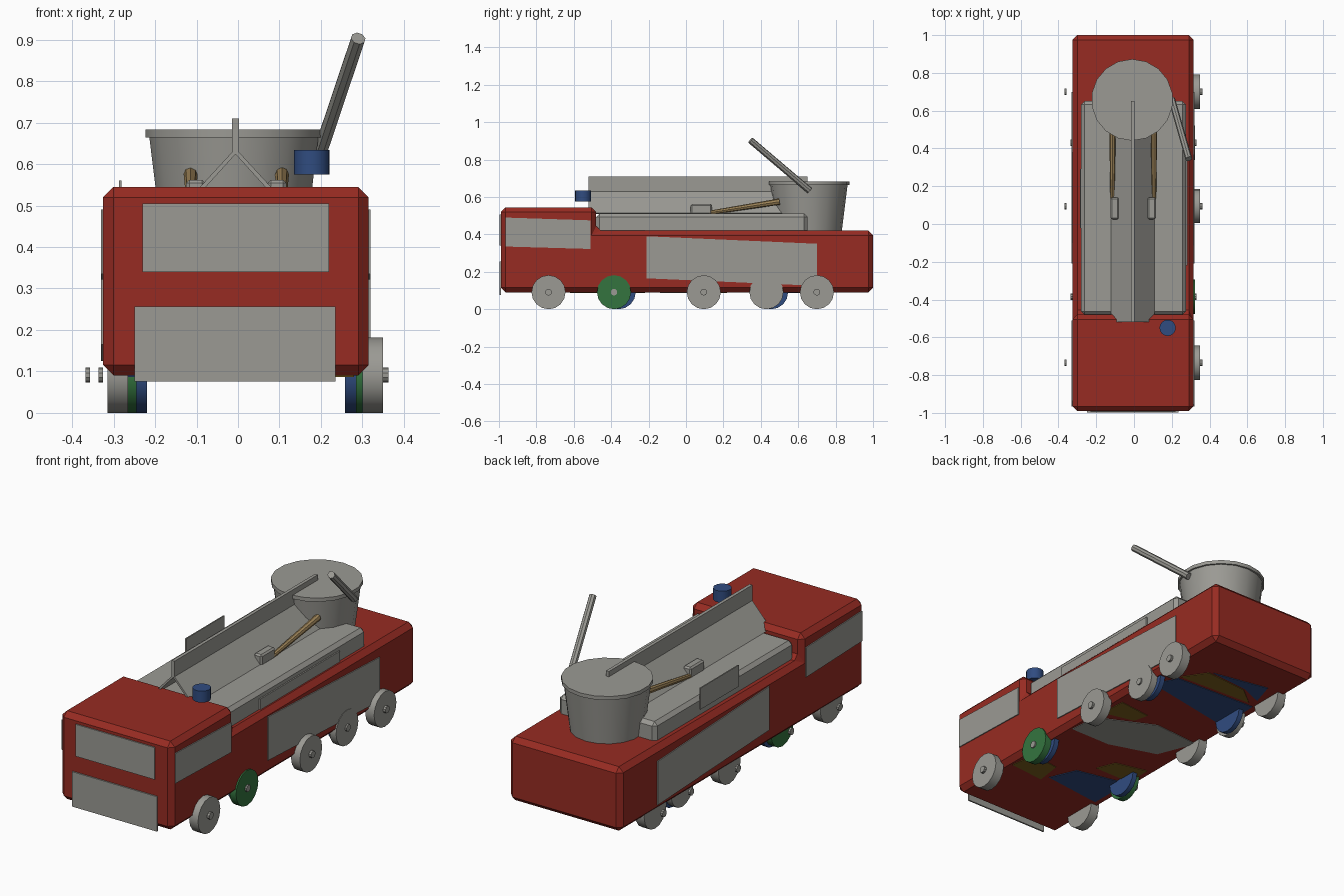
import bpy, bmesh, math
from mathutils import Vector

if "Cube" in bpy.data.objects:
    bpy.data.objects.remove(bpy.data.objects["Cube"])


def mat(name, r, g, b):
    lin = lambda c: ((c / 255 + 0.055) / 1.055) ** 2.4
    m = bpy.data.materials.new(name)
    m.diffuse_color = (lin(r), lin(g), lin(b), 1)
    m.use_nodes = True
    m.node_tree.nodes["Principled BSDF"].inputs["Base Color"].default_value = m.diffuse_color
    return m


RED = mat("red", 151, 43, 34)
GREY = mat("light grey", 155, 154, 148)
BLUE = mat("blue", 48, 76, 128)
GREEN = mat("green", 52, 116, 63)
TAN = mat("tan", 158, 132, 88)
OLIVE = mat("olive", 125, 95, 30)


def finish(bm, name, m, bevel=0):
    bmesh.ops.recalc_face_normals(bm, faces=bm.faces)
    me = bpy.data.meshes.new(name)
    bm.to_mesh(me)
    bm.free()
    me.materials.append(m)
    ob = bpy.data.objects.new(name, me)
    bpy.context.collection.objects.link(ob)
    if bevel:
        mod = ob.modifiers.new("bevel", 'BEVEL')
        mod.width, mod.segments, mod.limit_method = bevel, 1, 'ANGLE'
    return ob


def prism(name, pts, offset, m, bevel=0):
    """Polygon pushed along an offset vector."""
    bm = bmesh.new()
    face = bm.faces.new([bm.verts.new(p) for p in pts])
    new = bmesh.ops.extrude_face_region(bm, geom=[face])["geom"]
    bmesh.ops.translate(bm, vec=offset, verts=[v for v in new if isinstance(v, bmesh.types.BMVert)])
    return finish(bm, name, m, bevel)


def box(name, x, y, z, m, bevel=0):
    pts = [(x[0], y[0], z[0]), (x[1], y[0], z[0]), (x[1], y[1], z[0]), (x[0], y[1], z[0])]
    return prism(name, pts, (0, 0, z[1] - z[0]), m, bevel)


def rod(name, a, b, r1, m, r2=None, sides=16, smooth=True):
    """Cylinder or cone between two points."""
    a, b = Vector(a), Vector(b)
    bm = bmesh.new()
    bmesh.ops.create_cone(bm, cap_ends=True, segments=sides, radius1=r1,
                          radius2=r1 if r2 is None else r2, depth=(b - a).length)
    rot = (b - a).to_track_quat('Z', 'Y').to_matrix()
    bmesh.ops.rotate(bm, cent=(0, 0, 0), matrix=rot, verts=bm.verts)
    bmesh.ops.translate(bm, vec=(a + b) / 2, verts=bm.verts)
    ob = finish(bm, name, m)
    if smooth:
        bpy.context.view_layer.objects.active = ob
        ob.select_set(True)
        bpy.ops.object.shade_smooth_by_angle(angle=math.radians(30))
        ob.select_set(False)
    return ob


# Truck body: stepped side profile with a raised cab
profile = [(-0.99, 0.09), (1, 0.09), (1, 0.42), (-0.48, 0.42), (-0.48, 0.545), (-0.99, 0.545)]
prism("body", [(-0.325, y, z) for y, z in profile], (0.64, 0, 0), RED, 0.025)

# Windscreen and bumper plates
box("windscreen", (-0.23, 0.22), (-0.996, -0.989), (0.34, 0.505), GREY)
box("bumper", (-0.25, 0.235), (-0.997, -0.989), (0.076, 0.256), GREY)

# Side windows and slanted side panels
for side, x in (("right", 0.313), ("left", -0.330)):
    window = [(-0.965, 0.335), (-0.51, 0.322), (-0.51, 0.475), (-0.965, 0.49)]
    prism(side + "_window", [(x, y, z) for y, z in window], (0.007, 0, 0), GREY)
    panel = [(-0.21, 0.165), (0.70, 0.125), (0.70, 0.35), (-0.21, 0.39)]
    prism(side + "_panel", [(x, y, z) for y, z in panel], (0.007, 0, 0), GREY)

# Cargo tray with trim plates
box("tray", (-0.28, 0.275), (-0.48, 0.65), (0.40, 0.512), GREY, 0.018)
box("right_tray_plate", (0.275, 0.282), (-0.22, 0.43), (0.415, 0.475), GREY)
box("left_tray_plate", (-0.287, -0.281), (-0.02, 0.29), (0.45, 0.56), GREY)

# Tent-shaped roof with a tall ridge fin
box("ridge_fin", (-0.015, 0.002), (-0.52, 0.65), (0.63, 0.71), GREY)
for side, s in (("right", 1), ("left", -1)):
    c = -0.006
    slope = [(c, 0.638), (c + s * 0.115, 0.513), (c + s * 0.105, 0.508), (c, 0.624)]
    prism(side + "_tent_slope", [(x, -0.52, z) for x, z in slope], (0, 1.17, 0), GREY)
    # Holder block and wooden handle
    x = s * 0.098 - 0.004
    box(side + "_holder", (x - 0.023, x + 0.023), (0.025, 0.14), (0.505, 0.562), GREY, 0.008)
    rod(side + "_handle", (x + s * 0.012, 0.12, 0.515), (x + s * 0.012, 0.50, 0.575),
        0.011, TAN, r2=0.017, sides=8)

# Tub with rim
rod("tub", (-0.01, 0.657, 0.41), (-0.01, 0.657, 0.665), 0.175, GREY, r2=0.207, sides=18)
rod("tub_rim", (-0.01, 0.657, 0.664), (-0.01, 0.657, 0.683), 0.216, GREY, sides=18)

# Leaning pole and roof beacon
rod("pole", (0.20, 0.66, 0.635), (0.29, 0.345, 0.903), 0.018, GREY, sides=8)
rod("beacon", (0.178, -0.55, 0.575), (0.178, -0.55, 0.634), 0.043, BLUE)

# Wheels: (y, outer colour, narrow pair with blue inner wheel)
R = 0.091
wheels = [(-0.735, GREY, False), (-0.385, GREEN, True), (0.095, GREY, False),
          (0.43, GREY, True), (0.70, GREY, False)]
for i, (y, m, dual) in enumerate(wheels):
    rx = (0.285, 0.322) if dual else (0.30, 0.35)
    lx = (-0.28, -0.245) if dual else (-0.315, -0.265)
    hubs = ((0.322, 0.330), (-0.336, -0.325)) if dual else ((0.35, 0.363), (-0.368, -0.357))
    for side, (x0, x1), (h0, h1) in (("right", rx, hubs[0]), ("left", lx, hubs[1])):
        rod(f"{side}_wheel_{i}", (x0, y, R), (x1, y, R), R, m)
        rod(f"{side}_hub_{i}", (h0, y, R), (h1, y, R), 0.018, GREY, sides=10)
    if dual:
        for side, x0, x1 in (("right", 0.258, 0.286), ("left", -0.246, -0.22)):
            rod(f"{side}_inner_wheel_{i}", (x0, y + 0.025, R), (x1, y + 0.025, R), R, BLUE)

# Coloured plates under the chassis
under = [
    ("centre_plate", GREY, [(0.28, -0.14), (0.27, 0.02), (-0.02, 0.16), (-0.28, 0.14), (-0.20, -0.06), (0.05, -0.14)]),
    ("rear_blue_plate", BLUE, [(0.26, 0.46), (0.2, 0.58), (-0.26, 0.60), (-0.27, 0.36)]),
    ("rear_olive_plate", OLIVE, [(0.20, 0.60), (0.12, 0.72), (-0.12, 0.70), (-0.22, 0.62)]),
    ("back_blue_plate", BLUE, [(0.10, 0.73), (-0.12, 0.71), (-0.24, 0.66), (-0.2, 0.79)]),
    ("middle_olive_plate", OLIVE, [(0.27, 0.08), (0.26, 0.22), (0.08, 0.20), (0.10, 0.12)]),
    ("front_blue_plate", BLUE, [(0.06, -0.58), (0.0, -0.44), (-0.27, -0.38), (-0.27, -0.62)]),
    ("front_olive_plate", OLIVE, [(0.28, -0.60), (0.26, -0.46), (0.10, -0.48), (0.08, -0.62)]),
    ("side_olive_plate", OLIVE, [(-0.06, -0.36), (-0.10, -0.26), (-0.27, -0.22), (-0.27, -0.36)]),
]
for name, m, pts in under:
    prism(name, [(x, y, 0.087) for x, y in pts], (0, 0, 0.005), m)
